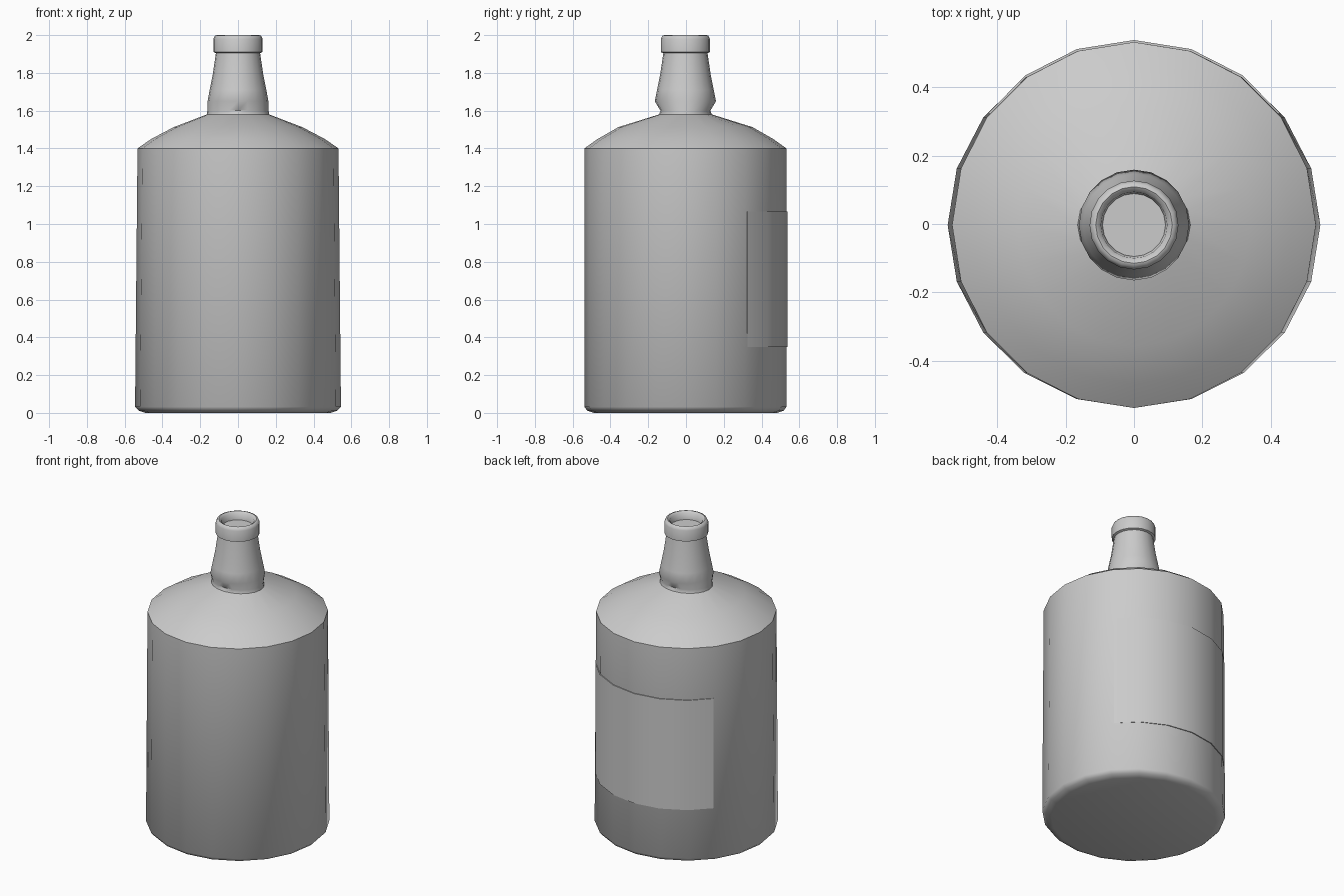
import bpy, bmesh
from math import sin, cos, radians

if "Cube" in bpy.data.objects:
    bpy.data.objects.remove(bpy.data.objects["Cube"])

SIDES = 20

def finish(name, bm, angle):
    bmesh.ops.recalc_face_normals(bm, faces=bm.faces)
    me = bpy.data.meshes.new(name)
    bm.to_mesh(me)
    bm.free()
    ob = bpy.data.objects.new(name, me)
    bpy.context.collection.objects.link(ob)
    bpy.ops.object.select_all(action='DESELECT')
    ob.select_set(True)
    bpy.context.view_layer.objects.active = ob
    bpy.ops.object.shade_smooth_by_angle(angle=radians(angle))
    return ob

def lathe(name, profile, angle):
    """Rings of (x radius, y radius, z), capped at both ends."""
    bm = bmesh.new()
    rings = []
    for rx, ry, z in profile:
        rings.append([bm.verts.new((rx * cos(radians(i * 360 / SIDES)),
                                    ry * sin(radians(i * 360 / SIDES)) - 0.003, z))
                      for i in range(SIDES)])
    for a, b in zip(rings, rings[1:]):
        for i in range(SIDES):
            j = (i + 1) % SIDES
            bm.faces.new((a[i], a[j], b[j], b[i]))
    bm.faces.new(rings[0][::-1])
    bm.faces.new(rings[-1])
    return finish(name, bm, angle)

# Bottle: bevelled base, body, shoulder, neck, lip and recessed mouth
lathe("bottle", [
    (0.49, 0.485, 0.0), (0.525, 0.52, 0.012), (0.545, 0.535, 0.032),
    (0.532, 0.535, 1.40),
    (0.46, 0.465, 1.45), (0.34, 0.355, 1.513),
    (0.165, 0.14, 1.58),
    (0.162, 0.132, 1.60), (0.161, 0.162, 1.65), (0.150, 0.150, 1.71),
    (0.134, 0.134, 1.79), (0.117, 0.117, 1.905),
    (0.130, 0.130, 1.91), (0.130, 0.130, 1.98), (0.122, 0.122, 1.997),
    (0.112, 0.112, 2.0), (0.097, 0.097, 1.99), (0.092, 0.092, 1.95)], 50)

# Label: thin curved panel wrapped round the back
bm = bmesh.new()
angles = [37.5, 54, 72, 90, 108, 126, 142.5]
cols = []
for a in angles:
    r = 0.540 if 50 < a < 130 else 0.537
    cols.append([bm.verts.new((rr * cos(radians(a)), rr * sin(radians(a)) - 0.002, z))
                 for rr, z in ((r, 0.35), (r, 1.065), (r - 0.008, 1.065), (r - 0.008, 0.35))])
for a, b in zip(cols, cols[1:]):
    for i in range(4):
        j = (i + 1) % 4
        bm.faces.new((a[i], b[i], b[j], a[j]))
bm.faces.new(cols[0])
bm.faces.new(cols[-1][::-1])
finish("label", bm, 40)
